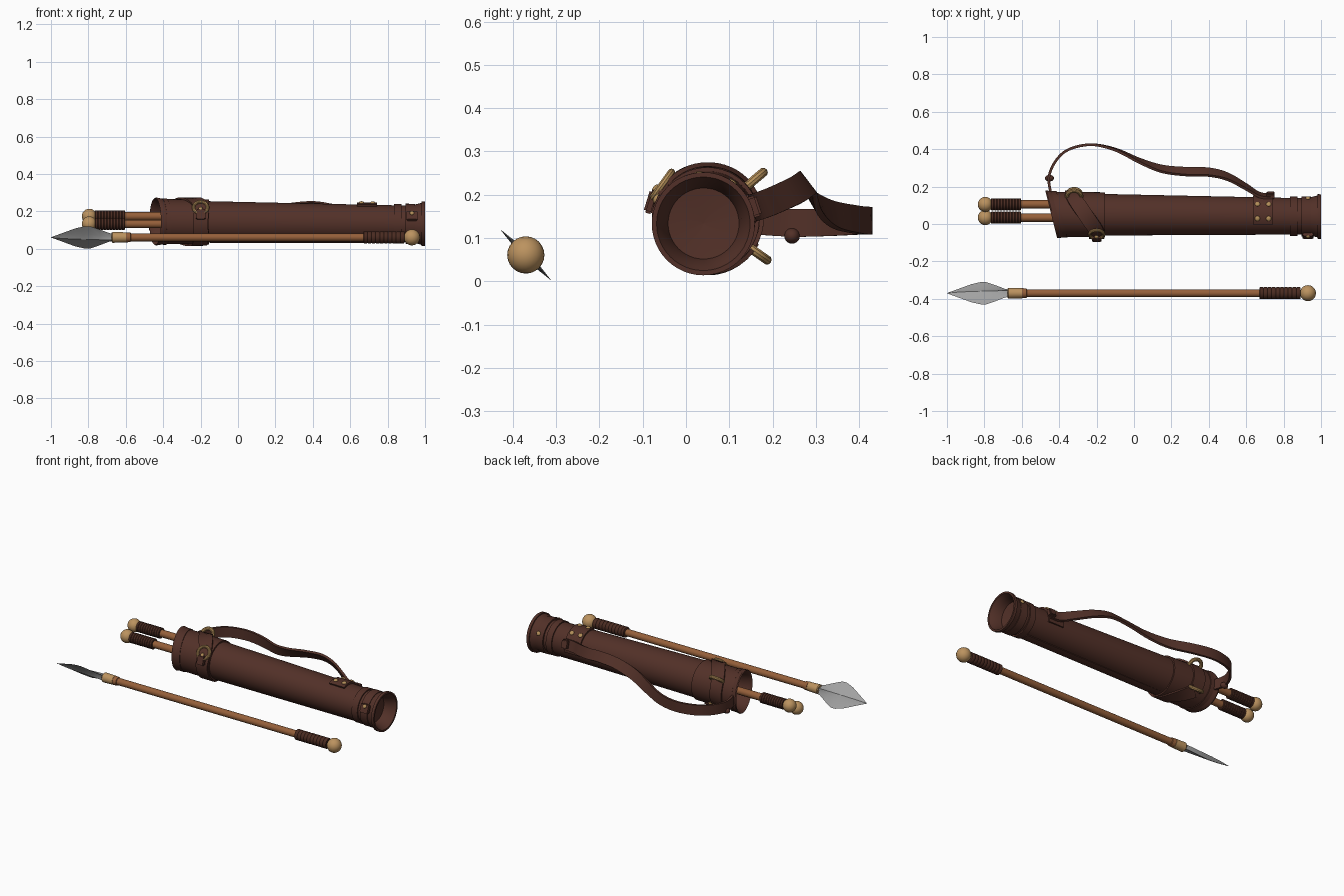
import bpy, bmesh, math
from mathutils import Vector, Matrix

if "Cube" in bpy.data.objects:
    bpy.data.objects.remove(bpy.data.objects["Cube"])


def mat(name, r, g, b):
    m = bpy.data.materials.new(name)
    m.diffuse_color = (r, g, b, 1)
    m.use_nodes = True
    m.node_tree.nodes["Principled BSDF"].inputs["Base Color"].default_value = m.diffuse_color
    return m


LEATHER = mat("brown_leather", 0.085, 0.030, 0.021)
GRIP = mat("dark_wrap", 0.068, 0.024, 0.015)
WOOD = mat("shaft_wood", 0.30, 0.115, 0.042)
TAN = mat("tan_horn", 0.50, 0.29, 0.115)
BRASS = mat("brass", 0.45, 0.27, 0.10)
STEEL = mat("steel", 0.36, 0.36, 0.36)


def finish(name, bm, m):
    bmesh.ops.remove_doubles(bm, verts=bm.verts, dist=1e-5)
    bmesh.ops.recalc_face_normals(bm, faces=bm.faces)
    me = bpy.data.meshes.new(name)
    bm.to_mesh(me)
    bm.free()
    me.materials.append(m)
    ob = bpy.data.objects.new(name, me)
    bpy.context.collection.objects.link(ob)
    return ob


def loft(name, rings, m, close=False):
    """Skin a list of point rings; cap the ends or join last to first."""
    bm = bmesh.new()
    vs = [[bm.verts.new(p) for p in ring] for ring in rings]
    n = len(vs[0])
    for i in range(len(vs) if close else len(vs) - 1):
        a, b = vs[i], vs[(i + 1) % len(vs)]
        for j in range(n):
            bm.faces.new((a[j], a[(j + 1) % n], b[(j + 1) % n], b[j]))
    if not close:
        bm.faces.new(vs[0])
        bm.faces.new(vs[-1])
    return finish(name, bm, m)


def axis(x):
    """Centre line of the quiver."""
    t = (x + 0.45) / 1.45
    return 0.052 - 0.012 * t, 0.146 - 0.013 * t


def on_quiver(x, deg, r):
    y, z = axis(x)
    a = math.radians(deg)
    return Vector((x, y + r * math.cos(a), z + r * math.sin(a)))


def slant(p):
    """Oblique cut of the mouth end."""
    t = min(1, max(0, (-0.2 - p.x) / 0.2))
    p.x -= 0.25 * t * (p.y - 0.052)
    return p


def quiver_ring(name, prof, m=LEATHER, close=True, n=48):
    return loft(name, [[slant(on_quiver(x, 360 * i / n, r)) for i in range(n)]
                       for x, r in prof], m, close)


def band(name, x0, x1, r, th=0.008, m=LEATHER):
    return quiver_ring(name, [(x0, r - th), (x0, r), (x1, r), (x1, r - th)], m)


def lathe(name, y, z, prof, m, n=24):
    return loft(name, [[Vector((x, y + r * math.cos(2 * math.pi * i / n),
                                z + r * math.sin(2 * math.pi * i / n)))
                        for i in range(n)] for x, r in prof], m)


def smooth(rows, steps=6):
    """Catmull-Rom through rows of numbers."""
    rows = [Vector(r) for r in rows]
    out = []
    for i in range(len(rows) - 1):
        a, b, c, d = rows[max(i - 1, 0)], rows[i], rows[i + 1], rows[min(i + 2, len(rows) - 1)]
        for k in range(steps):
            t = k / steps
            out.append(0.5 * (2 * b + (c - a) * t + (2 * a - 5 * b + 4 * c - d) * t * t
                              + (3 * b - a - 3 * c + d) * t ** 3))
    return out + [rows[-1]]


def ribbon(name, pts, wides, width, th, m=LEATHER):
    rings = []
    for i, p in enumerate(pts):
        t = (pts[min(i + 1, len(pts) - 1)] - pts[max(i - 1, 0)]).normalized()
        w = wides[i]
        w = (w - t * w.dot(t)).normalized() * width / 2
        nrm = t.cross(w).normalized() * th / 2
        rings.append([p + w + nrm, p - w + nrm, p - w - nrm, p + w - nrm])
    return loft(name, rings, m)


def wrap(name, rows, width, th=0.01):
    """Strip lying round the quiver; rows are (degrees, x, radius)."""
    rows = smooth(rows)
    return ribbon(name, [on_quiver(x, a, r) for a, x, r in rows],
                  [Vector((1, 0, 0))] * len(rows), width, th)


def radial(x, deg, r):
    """Matrix on the quiver: local x along it, local z pointing outward."""
    a = math.radians(deg)
    out = Vector((0, math.cos(a), math.sin(a)))
    ex = Vector((1, 0, 0))
    rot = Matrix((ex, out.cross(ex), out)).transposed().to_4x4()
    return Matrix.Translation(on_quiver(x, deg, r)) @ rot


def block(name, x, deg, r, size, m=LEATHER):
    bm = bmesh.new()
    bmesh.ops.create_cube(bm, size=1, matrix=radial(x, deg, r) @ Matrix.Diagonal((*size, 1)))
    bmesh.ops.bevel(bm, geom=bm.edges[:], offset=0.005, segments=2, affect='EDGES')
    return finish(name, bm, m)


def stud(name, mtx, size, m=BRASS):
    bm = bmesh.new()
    bmesh.ops.create_uvsphere(bm, u_segments=20, v_segments=12, radius=1,
                              matrix=mtx @ Matrix.Diagonal((*size, 1)))
    return finish(name, bm, m)


def metal_ring(name, x, deg, r, major, minor, flat=False):
    mtx = radial(x, deg, r)
    rings = []
    for i in range(32):
        a = 2 * math.pi * i / 32
        ring = []
        for j in range(10):
            b = 2 * math.pi * j / 10
            d, h = major + minor * math.cos(b), minor * math.sin(b)
            u, v = d * math.cos(a), d * math.sin(a)
            ring.append(mtx @ Vector((u, v, h) if flat else (u, h, v)))
        rings.append(ring)
    return loft(name, rings, BRASS, True)


def grip(name, y, z, x0, x1, r):
    n = 10
    prof = [(x0, r * 0.8)]
    for i in range(n):
        s = (x1 - x0) / n
        prof += [(x0 + s * (i + 0.15), r), (x0 + s * (i + 0.85), r), (x0 + s * (i + 1), r * 0.93)]
    return lathe(name, y, z, prof, GRIP)


# Loose spear lying in front
Y, Z = -0.37, 0.061
head = []
for x, w, h in [(-1, 0.001, 0.001), (-0.93, 0.037, 0.009), (-0.87, 0.068, 0.013), (-0.82, 0.084, 0.015),
                (-0.79, 0.084, 0.016), (-0.74, 0.060, 0.018), (-0.69, 0.033, 0.020), (-0.66, 0.024, 0.022)]:
    sec = [(w, 0), (0.35 * w, 0.4 * h), (0, h), (-0.35 * w, 0.4 * h),
           (-w, 0), (-0.35 * w, -0.4 * h), (0, -h), (0.35 * w, -0.4 * h)]
    head.append([Vector((x, Y - (u + v) * 0.7071, Z + (u - v) * 0.7071)) for u, v in sec])
loft("spear_head", head, STEEL)
lathe("spear_socket", Y, Z, [(-0.675, 0.025), (-0.67, 0.029), (-0.60, 0.027), (-0.597, 0.02)], TAN)
lathe("spear_binding", Y, Z, [(-0.6, 0.02), (-0.598, 0.027), (-0.575, 0.025), (-0.572, 0.02)], WOOD)
lathe("spear_shaft", Y, Z, [(-0.6, 0.021), (0.7, 0.021)], WOOD)
grip("spear_grip", Y, Z, 0.67, 0.89, 0.032)
stud("spear_pommel", Matrix.Translation((0.93, Y, Z)), (0.043, 0.043, 0.043), TAN)

# Two spears stowed in the quiver
for i, (y, z) in enumerate([(0.105, 0.174), (0.034, 0.133)]):
    lathe(f"stowed_shaft_{i}", y, z, [(-0.65, 0.022), (0.6, 0.022)], WOOD)
    grip(f"stowed_grip_{i}", y, z, -0.765, -0.605, 0.032)
    stud(f"stowed_pommel_{i}", Matrix.Translation((-0.795, y, z)), (0.040, 0.040, 0.040), TAN)

# Quiver: hollow tube with flared mouth and recessed flared foot
quiver_ring("quiver_body", [
    (0.8, 0.001), (0.8, 0.085), (-0.38, 0.102), (-0.42, 0.113), (-0.438, 0.121), (-0.443, 0.125),
    (-0.436, 0.128), (-0.415, 0.124), (-0.38, 0.116), (-0.16, 0.111), (0.83, 0.098), (0.90, 0.097),
    (0.95, 0.104), (0.985, 0.113), (1.0, 0.117), (1.0, 0.108), (0.985, 0.1), (0.96, 0.088),
    (0.93, 0.082), (0.92, 0.001)], close=False)
band("mouth_cuff", -0.40, -0.155, 0.120, 0.012)
band("mouth_rim_bead", -0.41, -0.385, 0.124, 0.01)
band("foot_band", 0.835, 0.875, 0.105)
band("foot_cuff", 0.895, 0.945, 0.107, 0.01)
band("foot_rim_bead", 0.982, 1.0, 0.119, 0.01)
wrap("bottom_seam", [(-112, 0.34, 0.104), (-100, 0.34, 0.104), (-80, 0.34, 0.104)], 0.98, 0.008)

# Buckled strap crossing the mouth cuff
wrap("cuff_strap", [(-40, -0.32, 0.122), (0, -0.33, 0.124), (45, -0.32, 0.124), (90, -0.26, 0.124),
                    (135, -0.2, 0.125), (180, -0.2, 0.124), (230, -0.2, 0.122), (275, -0.22, 0.122),
                    (320, -0.32, 0.122)], 0.08)
metal_ring("strap_ring_upper", -0.32, 40, 0.128, 0.038, 0.011)
metal_ring("strap_ring_lower", -0.32, -35, 0.128, 0.038, 0.011)
metal_ring("cuff_buckle", -0.2, 144, 0.131, 0.038, 0.009, True)
block("cuff_tab", -0.2, 163, 0.136, (0.05, 0.055, 0.022))
stud("cuff_stud", radial(-0.2, 150, 0.138), (0.012, 0.012, 0.008))

# Foot strap with tab and studs
block("foot_tab", 0.93, 158, 0.112, (0.06, 0.055, 0.02))
stud("foot_stud_front", radial(0.93, 152, 0.123), (0.012, 0.012, 0.007))
stud("foot_stud_back", radial(0.93, 25, 0.108), (0.013, 0.013, 0.008))

# Strap mounting plate with rivets
wrap("strap_plate", [(-10, 0.69, 0.104), (30, 0.69, 0.105), (70, 0.69, 0.105), (115, 0.69, 0.104)], 0.105, 0.012)
for i, (x, a) in enumerate([(0.66, 55), (0.72, 55), (0.66, 97), (0.72, 97)]):
    stud(f"plate_rivet_{i}", radial(x, a, 0.111), (0.014, 0.014, 0.008))
block("plate_keeper", 0.73, 18, 0.118, (0.045, 0.05, 0.03))

# Carrying strap: x, y, z, then the across direction y, z
rows = smooth([
    (-0.445, 0.165, 0.14, 0, 1), (-0.455, 0.25, 0.135, 0, 1), (-0.42, 0.335, 0.137, 0, 1),
    (-0.35, 0.398, 0.14, 0, 1), (-0.23, 0.424, 0.14, 0, 1), (-0.1, 0.398, 0.142, -0.1, 1),
    (0.03, 0.338, 0.155, -0.3, 1), (0.15, 0.295, 0.185, -0.5, 0.9), (0.28, 0.28, 0.215, -0.6, 0.8),
    (0.4, 0.277, 0.225, -0.6, 0.8), (0.5, 0.253, 0.21, -0.5, 0.8), (0.6, 0.198, 0.185, -0.4, 0.9),
    (0.67, 0.156, 0.17, -0.3, 0.95), (0.74, 0.146, 0.168, -0.3, 0.95)])
ribbon("carrying_strap", [Vector(r[:3]) for r in rows],
       [Vector((0, r[3], r[4])) for r in rows], 0.064, 0.014)
stud("strap_knot", Matrix.Translation((-0.452, 0.245, 0.105)), (0.024, 0.018, 0.018), LEATHER)

# Smooth shading with sharp edges kept
for ob in bpy.context.scene.objects:
    ob.select_set(True)
    bpy.context.view_layer.objects.active = ob
bpy.ops.object.shade_smooth_by_angle(angle=math.radians(35))
